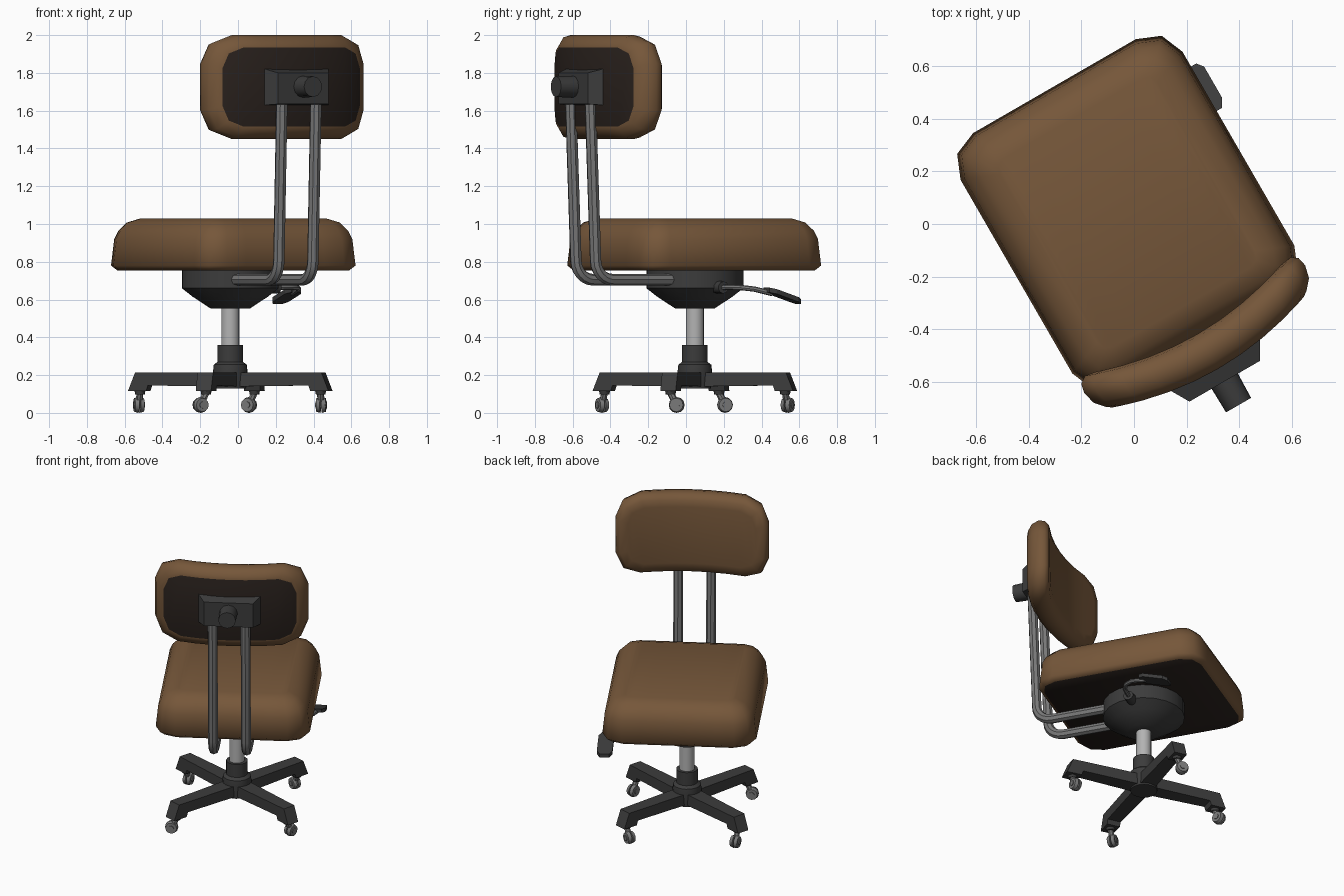
import bpy, bmesh
from math import radians, sin, cos, pi
from mathutils import Vector, Matrix

if "Cube" in bpy.data.objects:
    bpy.data.objects.remove(bpy.data.objects["Cube"])

TURN = radians(30)           # whole chair is swivelled
CX, CY = -0.012, 0.061       # column axis in the chair's own frame


def mat(name, *rgb):
    m = bpy.data.materials.new(name)
    m.diffuse_color = (*rgb, 1)
    m.use_nodes = True
    m.node_tree.nodes["Principled BSDF"].inputs["Base Color"].default_value = m.diffuse_color
    return m


BROWN = mat("brown_fabric", 0.18, 0.095, 0.042)
SHELL = mat("dark_shell", 0.022, 0.015, 0.012)
BLACK = mat("dark_plastic", 0.045, 0.045, 0.045)
STEEL = mat("steel", 0.19, 0.19, 0.19)
CHROME = mat("chrome", 0.45, 0.45, 0.45)


def place(name, me, mats, angle=40):
    for m in mats:
        me.materials.append(m)
    me.shade_smooth()
    me.set_sharp_from_angle(angle=radians(angle))
    ob = bpy.data.objects.new(name, me)
    ob.rotation_euler.z = TURN
    bpy.context.collection.objects.link(ob)
    return ob


def finish(name, bm, mats, angle=40):
    bmesh.ops.recalc_face_normals(bm, faces=bm.faces)
    me = bpy.data.meshes.new(name)
    bm.to_mesh(me)
    bm.free()
    return place(name, me, mats, angle)


def rounded_rect(hx, hy, r, split=6):
    pts = []
    for k, (sx, sy) in enumerate([(1, 1), (-1, 1), (-1, -1), (1, -1)]):
        for j in range(3):
            a = (k + j / 2) * pi / 2
            pts.append((sx * (hx - r) + r * cos(a), sy * (hy - r) + r * sin(a)))
        if k in (0, 2):      # extra points along the long edges
            for j in range(1, split):
                pts.append((sx * (hx - r) * (1 - 2 * j / split), sy * hy))
    return pts


def cushion(name, hx, hy, r, rings, to3d):
    """Loft rounded rectangles (inset, depth); first cap is the dark shell."""
    bm = bmesh.new()
    loops = [[bm.verts.new(to3d(x, y, d)) for x, y in
              rounded_rect(hx - i, hy - i, max(r - i * 0.6, 0.04))] for i, d in rings]
    n = len(loops[0])
    for a, b in zip(loops, loops[1:]):
        for i in range(n):
            bm.faces.new((a[i], a[(i + 1) % n], b[(i + 1) % n], b[i]))
    for lp, m in ((loops[0], 1), (loops[-1], 0)):
        for i in range(n // 2 - 1):
            f = bm.faces.new((lp[i], lp[i + 1], lp[n - 2 - i], lp[n - 1 - i]))
            f.material_index = m
    return finish(name, bm, [BROWN, SHELL], 60)


def cyl(name, p, q, r1, r2, m, seg=16):
    p, q = Vector(p), Vector(q)
    d = q - p
    M = Matrix.Translation((p + q) / 2) @ d.to_track_quat('Z', 'Y').to_matrix().to_4x4()
    bm = bmesh.new()
    bmesh.ops.create_cone(bm, cap_ends=True, segments=seg, radius1=r1, radius2=r2,
                          depth=d.length, matrix=M)
    return finish(name, bm, [m])


def lathe(name, profile, m, seg=20):
    bm = bmesh.new()
    rings = [[bm.verts.new((CX + r * cos(2 * pi * i / seg), CY + r * sin(2 * pi * i / seg), z))
              for i in range(seg)] for r, z in profile]
    for a, b in zip(rings, rings[1:]):
        for i in range(seg):
            bm.faces.new((a[i], a[(i + 1) % seg], b[(i + 1) % seg], b[i]))
    bm.faces.new(rings[0])
    bm.faces.new(rings[-1])
    return finish(name, bm, [m])


def prism(name, a, b, m):
    """Solid between two matching outlines."""
    bm = bmesh.new()
    a, b = [bm.verts.new(v) for v in a], [bm.verts.new(v) for v in b]
    n = len(a)
    for i in range(n):
        bm.faces.new((a[i], a[(i + 1) % n], b[(i + 1) % n], b[i]))
    bm.faces.new(a)
    bm.faces.new(b)
    return finish(name, bm, [m], 25)


def tube(name, pts, r, m):
    cu = bpy.data.curves.new(name, 'CURVE')
    cu.dimensions = '3D'
    cu.bevel_depth, cu.bevel_resolution, cu.use_fill_caps = r, 2, True
    sp = cu.splines.new('POLY')
    sp.points.add(len(pts) - 1)
    for s, p in zip(sp.points, pts):
        s.co = (*p, 1)
    tmp = bpy.data.objects.new(name + "_path", cu)
    bpy.context.collection.objects.link(tmp)
    deps = bpy.context.evaluated_depsgraph_get()
    me = bpy.data.meshes.new_from_object(tmp.evaluated_get(deps))
    bpy.data.objects.remove(tmp)
    me.materials.clear()
    return place(name, me, [m])


# Seat and backrest cushions
cushion("seat", 0.487, 0.555, 0.13,
        [(0.03, 0.754), (0.0, 0.78), (0.015, 0.92), (0.035, 0.965), (0.075, 1.008), (0.14, 1.03)],
        lambda x, y, d: (x, y + 0.05, d))
cushion("backrest", 0.485, 0.275, 0.15,
        [(0.065, -0.637), (0.045, -0.63), (0.012, -0.605), (0.0, -0.56), (0.008, -0.52),
         (0.035, -0.492), (0.08, -0.483)],
        lambda x, y, d: (x, d + 0.42 * x * x, y + 1.725))

# Bracket and knob behind the backrest
prism("back_bracket",
      [(-.213, -.59, 1.627), (.213, -.59, 1.627), (.213, -.59, 1.83), (-.213, -.59, 1.83)],
      [(-.155, -.69, 1.635), (.155, -.69, 1.635), (.155, -.69, 1.80), (-.155, -.69, 1.80)], BLACK)
cyl("back_knob", (0, -0.68, 1.727), (0, -0.795, 1.727), 0.058, 0.055, BLACK, 12)

# Twin support tubes with a rounded bend
for side, x in (("left", -0.104), ("right", 0.104)):
    bend = [(x, -0.51 - 0.103 * sin(a), 0.808 - 0.103 * cos(a))
            for a in (i * pi / 12 for i in range(7))]
    tube("back_tube_" + side,
         [(x, -0.14, 0.705)] + bend + [(x, -0.645, 1.66)], 0.031, STEEL)

# Mechanism housing, gas column and base hub
lathe("seat_housing", [(0.105, 0.553), (0.2, 0.615), (0.258, 0.66), (0.258, 0.756)], BLACK)
lathe("gas_column", [(0.048, 0.34), (0.048, 0.56)], CHROME, 16)
lathe("base_hub", [(0.085, 0.13), (0.092, 0.22), (0.088, 0.255), (0.068, 0.27), (0.068, 0.36)],
      BLACK, 16)

# Four arms with swivelled casters (trail direction in world degrees)
ARM = [(0.03, 0.14), (0.44, 0.145), (0.45, 0.115), (0.55, 0.115), (0.51, 0.215), (0.03, 0.215)]
for k, trail in enumerate((85, 155, 100, 205)):
    a = radians(-45 + 90 * k)
    u, v = Vector((cos(a), sin(a), 0)), Vector((-sin(a), cos(a), 0))
    c = Vector((CX, CY, 0))

    def outline(s):
        return [c + u * r + v * s * (0.054 - 0.022 * r) + Vector((0, 0, z)) for r, z in ARM]
    prism(f"base_arm_{k + 1}", outline(-1), outline(1), BLACK)

    t = radians(trail) - TURN
    f, w = Vector((cos(t), sin(t), 0)), Vector((-sin(t), cos(t), 0))
    top = c + u * 0.495
    hub = top + f * 0.032 + Vector((0, 0, 0.042))
    up = Vector((0, 0, 1))
    cyl(f"caster_socket_{k + 1}", top + up * 0.12, top + up * 0.098, 0.03, 0.026, BLACK, 10)
    cyl(f"caster_fork_{k + 1}", top + up * 0.105, hub, 0.018, 0.02, STEEL, 8)
    cyl(f"caster_axle_{k + 1}", hub - w * 0.03, hub + w * 0.03, 0.018, 0.018, STEEL, 8)
    for s in (-1, 1):
        cyl(f"caster_wheel_{k + 1}_{'a' if s < 0 else 'b'}",
            hub + w * s * 0.004, hub + w * s * 0.025, 0.042, 0.036, STEEL, 12)

# Height lever on the right
cyl("lever_boss", (0.19, 0.065, 0.668), (0.285, 0.065, 0.664), 0.036, 0.032, BLACK, 10)
tube("lever_rod", [(0.27, 0.065, 0.664), (0.36, 0.07, 0.665), (0.42, 0.1, 0.663),
                   (0.46, 0.155, 0.655), (0.478, 0.25, 0.632)], 0.014, STEEL)
PADDLE = [(0.45, 0.215, 0.638), (0.51, 0.215, 0.638), (0.53, 0.25, 0.63),
          (0.53, 0.385, 0.587), (0.51, 0.41, 0.577), (0.45, 0.41, 0.577),
          (0.432, 0.385, 0.587), (0.432, 0.25, 0.63)]
prism("lever_paddle", PADDLE, [(x, y, z + 0.025) for x, y, z in PADDLE], BLACK)
